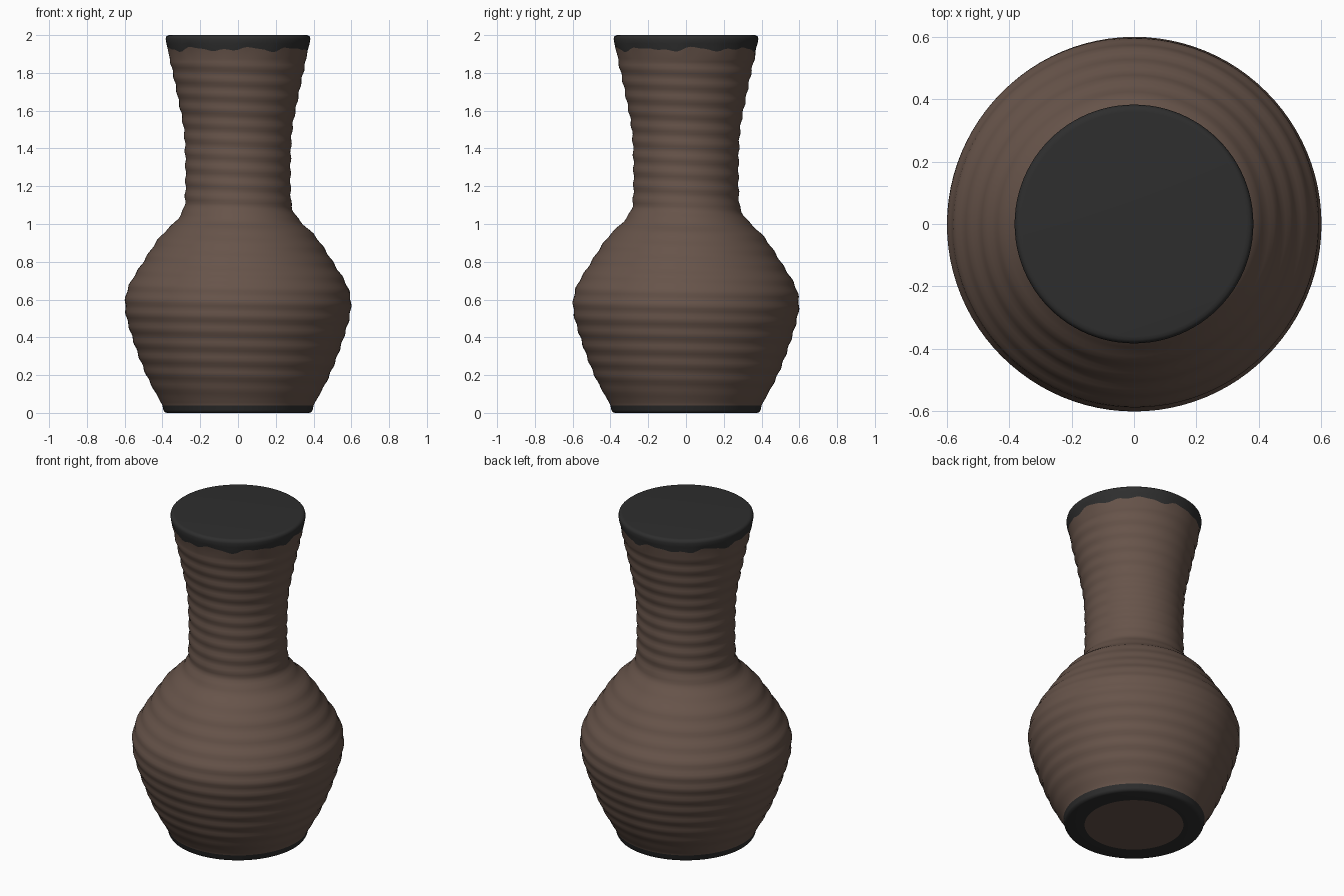
import bpy, bmesh, math

if "Cube" in bpy.data.objects:
    bpy.data.objects.remove(bpy.data.objects["Cube"])

SEG = 96


def material(name, rgb):
    m = bpy.data.materials.new(name)
    m.diffuse_color = (*rgb, 1)
    m.use_nodes = True
    m.node_tree.nodes["Principled BSDF"].inputs["Base Color"].default_value = m.diffuse_color
    return m


clay = material("brown clay", (0.135, 0.088, 0.068))
glaze = material("charcoal glaze", (0.027, 0.027, 0.027))

# Outer silhouette as (radius, height)
KEYS = [(0.40, 0.04), (0.485, 0.2), (0.56, 0.4), (0.597, 0.55), (0.583, 0.66),
        (0.508, 0.79), (0.41, 0.935), (0.325, 1.02), (0.288, 1.08), (0.28, 1.14),
        (0.278, 1.3), (0.287, 1.5), (0.316, 1.66), (0.345, 1.8), (0.372, 1.92)]


def radius(z):
    """Smooth Catmull-Rom style interpolation of the silhouette."""
    n = len(KEYS)
    i = max(0, min(n - 2, sum(k[1] <= z for k in KEYS) - 1))
    (r0, z0), (r1, z1) = KEYS[i], KEYS[i + 1]

    def slope(j):
        a, b = KEYS[max(j - 1, 0)], KEYS[min(j + 1, n - 1)]
        return (b[0] - a[0]) / (b[1] - a[1])
    h = z1 - z0
    t = (z - z0) / h
    return ((2*t**3 - 3*t**2 + 1) * r0 + (t**3 - 2*t**2 + t) * h * slope(i)
            + (3*t**2 - 2*t**3) * r1 + (t**3 - t**2) * h * slope(i + 1))


def drip(a):
    """Uneven lower edge of the rim glaze."""
    return 0.008 * math.sin(8*a + 0.6) + 0.005 * math.sin(13*a) + 0.004 * math.sin(21*a + 1)


# Rings: (radius, height, ridge amount, drip amount, glazed above this ring)
rings = [(0.28, 0, 0, 0, True), (0.375, 0, 0, 0, True), (0.389, 0.004, 0, 0, True),
         (0.395, 0.015, 0, 0, True), (0.40, 0.04, 0, 0, False)]
for k in range(1, 116):
    z = 0.04 + 1.85 * k / 116
    rings.append((radius(z), z, min(1, k / 10), 0, False))
rings += [(0.371, 1.925, 0.3, 1, True), (0.379, 1.955, 0, 0, True), (0.383, 1.98, 0, 0, True),
          (0.380, 1.992, 0, 0, True), (0.371, 1.999, 0, 0, True), (0.36, 2.0, 0, 0, True)]

# Vase body with throwing ridges
bm = bmesh.new()
loops = []
for r, z, ridge, d, _ in rings:
    loop = []
    for s in range(SEG):
        a = 2 * math.pi * s / SEG
        rr = r + 0.0035 * ridge * math.sin(2 * math.pi * z / 0.078 + a)
        zz = z + d * drip(a)
        loop.append(bm.verts.new((rr * math.cos(a), rr * math.sin(a), zz)))
    loops.append(loop)
for i in range(len(loops) - 1):
    lo, hi = loops[i], loops[i + 1]
    for s in range(SEG):
        t = (s + 1) % SEG
        f = bm.faces.new((lo[s], lo[t], hi[t], hi[s]))
        f.material_index = 1 if rings[i][4] else 0

# Bare clay base and glazed lid
bm.faces.new(loops[0][::-1]).material_index = 0
bm.faces.new(loops[-1]).material_index = 1

mesh = bpy.data.meshes.new("vase")
bm.to_mesh(mesh)
bm.free()
mesh.materials.append(clay)
mesh.materials.append(glaze)
vase = bpy.data.objects.new("vase", mesh)
bpy.context.collection.objects.link(vase)
bpy.context.view_layer.objects.active = vase
vase.select_set(True)
bpy.ops.object.shade_smooth_by_angle(angle=math.radians(50))
